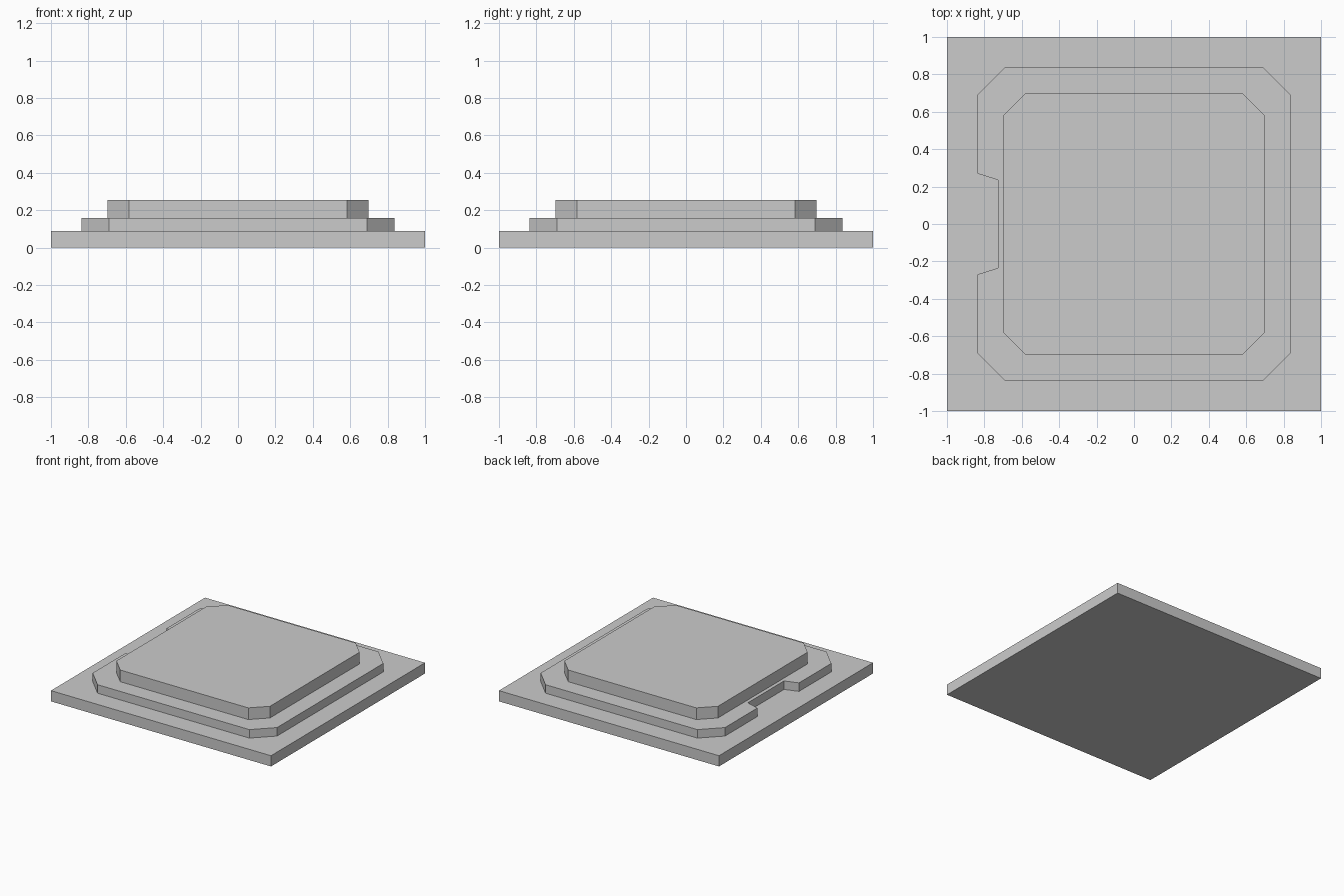
import bpy
import bmesh

cube = bpy.data.objects.get("Cube")
if cube:
    bpy.data.objects.remove(cube, do_unlink=True)

grey = bpy.data.materials.new("light_grey")
grey.use_nodes = True
grey.diffuse_color = (0.6, 0.6, 0.6, 1)
grey.node_tree.nodes["Principled BSDF"].inputs["Base Color"].default_value = (0.6, 0.6, 0.6, 1)


def slab(name, outline, bottom, top):
    """Extrude a counter-clockwise outline into a flat slab."""
    bm = bmesh.new()
    face = bm.faces.new([bm.verts.new((x, y, bottom)) for x, y in outline])
    grown = bmesh.ops.extrude_face_region(bm, geom=[face], use_keep_orig=True)
    verts = [v for v in grown["geom"] if isinstance(v, bmesh.types.BMVert)]
    bmesh.ops.translate(bm, verts=verts, vec=(0, 0, top - bottom))
    bmesh.ops.recalc_face_normals(bm, faces=bm.faces)
    mesh = bpy.data.meshes.new(name)
    bm.to_mesh(mesh)
    bm.free()
    mesh.materials.append(grey)
    obj = bpy.data.objects.new(name, mesh)
    bpy.context.collection.objects.link(obj)
    return obj


def octagon(half, flat):
    """Square with cut corners, ending at the lower end of the -x side."""
    return [(-flat, -half), (flat, -half), (half, -flat), (half, flat),
            (flat, half), (-flat, half), (-half, flat), (-half, -flat)]


# Square base plate
slab("base_plate", [(-1, -1), (1, -1), (1, 1), (-1, 1)], 0, 0.088)

# Middle step with a tapered notch in its -x side
middle = octagon(0.838, 0.69)
middle[-1:-1] = [(-0.838, 0.27), (-0.727, 0.235), (-0.727, -0.235), (-0.838, -0.27)]
slab("middle_step", middle, 0.088, 0.158)

# Top step
slab("top_step", octagon(0.698, 0.582), 0.158, 0.254)
